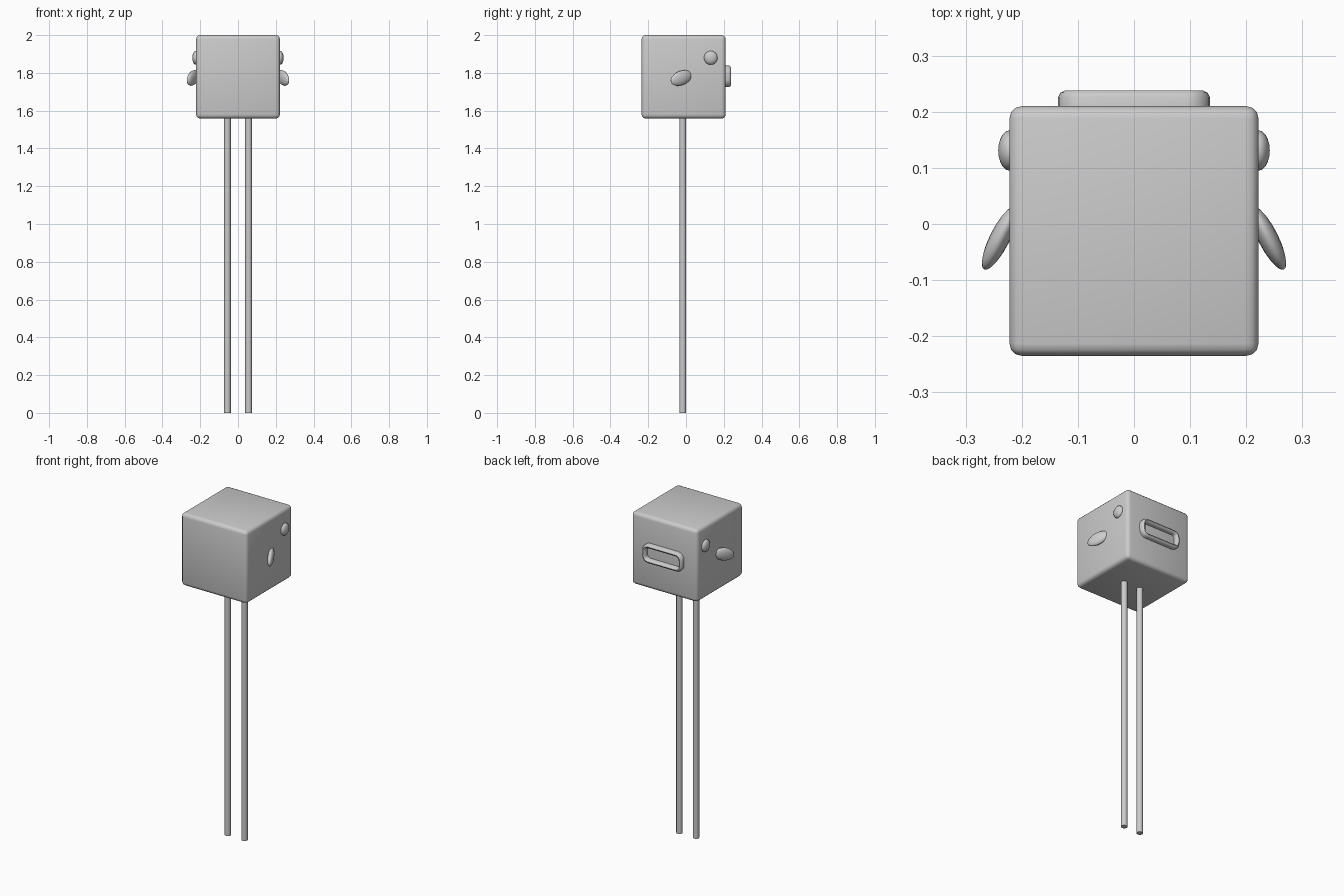
import bpy, bmesh
from math import sin, cos, pi, radians
from mathutils import Vector, Matrix

if "Cube" in bpy.data.objects:
    bpy.data.objects.remove(bpy.data.objects["Cube"])


def finish(name, bm, angle=40):
    bmesh.ops.recalc_face_normals(bm, faces=bm.faces)
    me = bpy.data.meshes.new(name)
    bm.to_mesh(me)
    bm.free()
    ob = bpy.data.objects.new(name, me)
    bpy.context.collection.objects.link(ob)
    bpy.ops.object.select_all(action='DESELECT')
    ob.select_set(True)
    bpy.context.view_layer.objects.active = ob
    bpy.ops.object.shade_smooth_by_angle(angle=radians(angle))
    return ob


def ellipsoid(name, centre, axes, radii):
    # axes: three orthogonal unit vectors, radii: semi-axis along each
    bm = bmesh.new()
    bmesh.ops.create_uvsphere(bm, u_segments=16, v_segments=10, radius=1)
    for v in bm.verts:
        v.co = Vector(centre) + sum((a * r * c for a, r, c in zip(axes, radii, v.co)), Vector())
    return finish(name, bm, 60)


# Cube head with rounded edges
bm = bmesh.new()
bmesh.ops.create_cube(bm, size=1, matrix=Matrix.Translation((0, -0.0125, 1.779))
                      @ Matrix.Diagonal((0.444, 0.445, 0.442, 1)))
bmesh.ops.bevel(bm, geom=bm.edges[:], offset=0.022, segments=3, profile=0.5, affect='EDGES')
finish("head", bm)

# Legs, eyes and side fins, mirrored left and right
for side, s in (("right", 1), ("left", -1)):
    bm = bmesh.new()
    bmesh.ops.create_cone(bm, cap_ends=True, segments=12, radius1=0.018, radius2=0.018,
                          depth=1.58, matrix=Matrix.Translation((s * 0.056, -0.017, 0.79)))
    finish("leg_" + side, bm)

    ellipsoid("eye_" + side, (s * 0.222, 0.131, 1.88),
              (Vector((0, 1, 0)), Vector((0, 0, 1)), Vector((1, 0, 0))), (0.036, 0.037, 0.02))

    # Fin leans outward, towards -y and slightly down
    long = Vector((s * 0.42, -0.84, -0.32)).normalized()
    thin = long.cross(Vector((0, 0, 1))).normalized()
    wide = long.cross(thin)
    ellipsoid("fin_" + side, (s * 0.239, -0.025, 1.773), (wide, thin, long), (0.038, 0.018, 0.065))

# Mouth ring: rounded section swept round a rounded rectangle
W, H, R, N = 0.135, 0.0575, 0.042, 6
section = [(0, 0.2), (0, 0.226), (0.004, 0.234), (0.012, 0.238),
           (0.020, 0.234), (0.024, 0.226), (0.024, 0.2)]
bm = bmesh.new()
rings = []
for q, (sx, sz) in enumerate(((1, 1), (-1, 1), (-1, -1), (1, -1))):
    for i in range(N + 1):
        a = (q + i / N) * pi / 2
        rings.append([bm.verts.new((sx * (W - R) + (R - d) * cos(a), y,
                                    1.782 + sz * (H - R) + (R - d) * sin(a))) for d, y in section])
for i, ring in enumerate(rings):
    nxt = rings[(i + 1) % len(rings)]
    for j in range(len(section)):
        k = (j + 1) % len(section)
        bm.faces.new((ring[j], ring[k], nxt[k], nxt[j]))
finish("mouth_ring", bm, 50)
